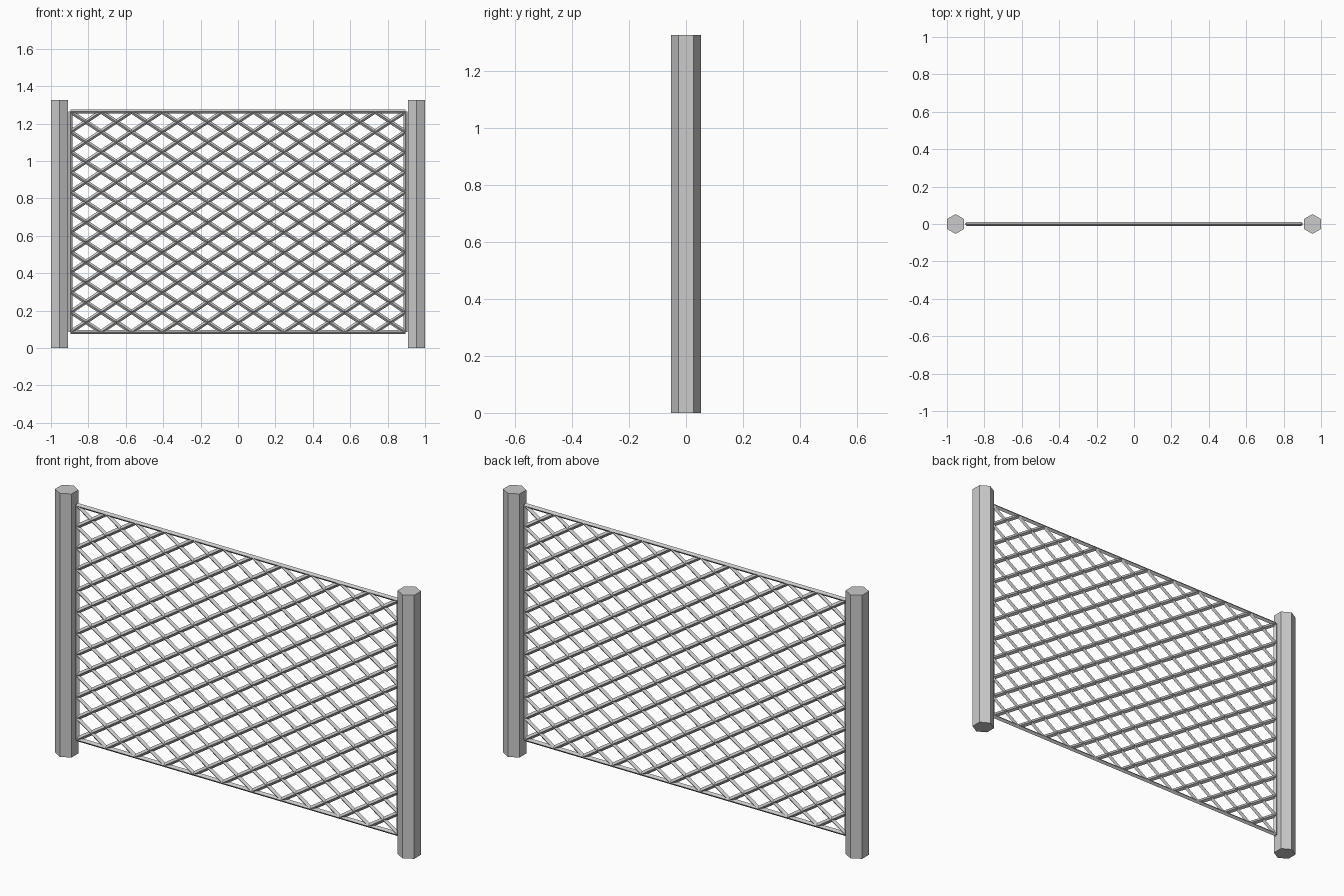
import bpy, bmesh, math
from mathutils import Vector

if "Cube" in bpy.data.objects:
    bpy.data.objects.remove(bpy.data.objects["Cube"])

N = 11                                  # lattice cells each way
X0, X1, Z0, Z1 = -0.895, 0.895, 0.086, 1.264
HALF_W, HALF_D = 0.011, 0.010           # diamond section of every bar


def add_object(name, bm):
    bmesh.ops.recalc_face_normals(bm, faces=bm.faces)
    mesh = bpy.data.meshes.new(name)
    bm.to_mesh(mesh)
    bm.free()
    obj = bpy.data.objects.new(name, mesh)
    bpy.context.collection.objects.link(obj)
    return obj


def cell(i, j):
    """Lattice coordinates to a point in the fence plane."""
    return Vector((X0 + (X1 - X0) * i / N, 0, Z0 + (Z1 - Z0) * j / N))


def bar(bm, a, b):
    """Diamond-section bar between two points in the fence plane."""
    d = (b - a).normalized()
    side = Vector((-d.z, 0, d.x)) * HALF_W
    depth = Vector((0, HALF_D, 0))
    offsets = (side, depth, -side, -depth)
    ends = [[bm.verts.new(p + o) for o in offsets] for p in (a, b)]
    for k in range(4):
        n = (k + 1) % 4
        bm.faces.new((ends[0][k], ends[0][n], ends[1][n], ends[1][k]))
    for ring in ends:
        bm.faces.new(ring)


# hexagonal posts, a corner facing the front
for name, x in (("left_post", -0.954), ("right_post", 0.954)):
    bpy.ops.mesh.primitive_cylinder_add(vertices=6, radius=0.053, depth=1.327,
                                        location=(x, 0, 1.327 / 2))
    bpy.context.object.name = name

# rectangular frame
bm = bmesh.new()
corners = [cell(0, 0), cell(N, 0), cell(N, N), cell(0, N)]
for k in range(4):
    bar(bm, corners[k], corners[(k + 1) % 4])
add_object("frame", bm)

# crossing diagonal lattice bars, rising and falling
rising, falling = bmesh.new(), bmesh.new()
for c in range(-N + 1, N):
    i0, i1 = max(0, c), min(N, N + c)
    bar(rising, cell(i0, i0 - c), cell(i1, i1 - c))
    bar(falling, cell(i0, N - i0 + c), cell(i1, N - i1 + c))
add_object("rising_lattice", rising)
add_object("falling_lattice", falling)
